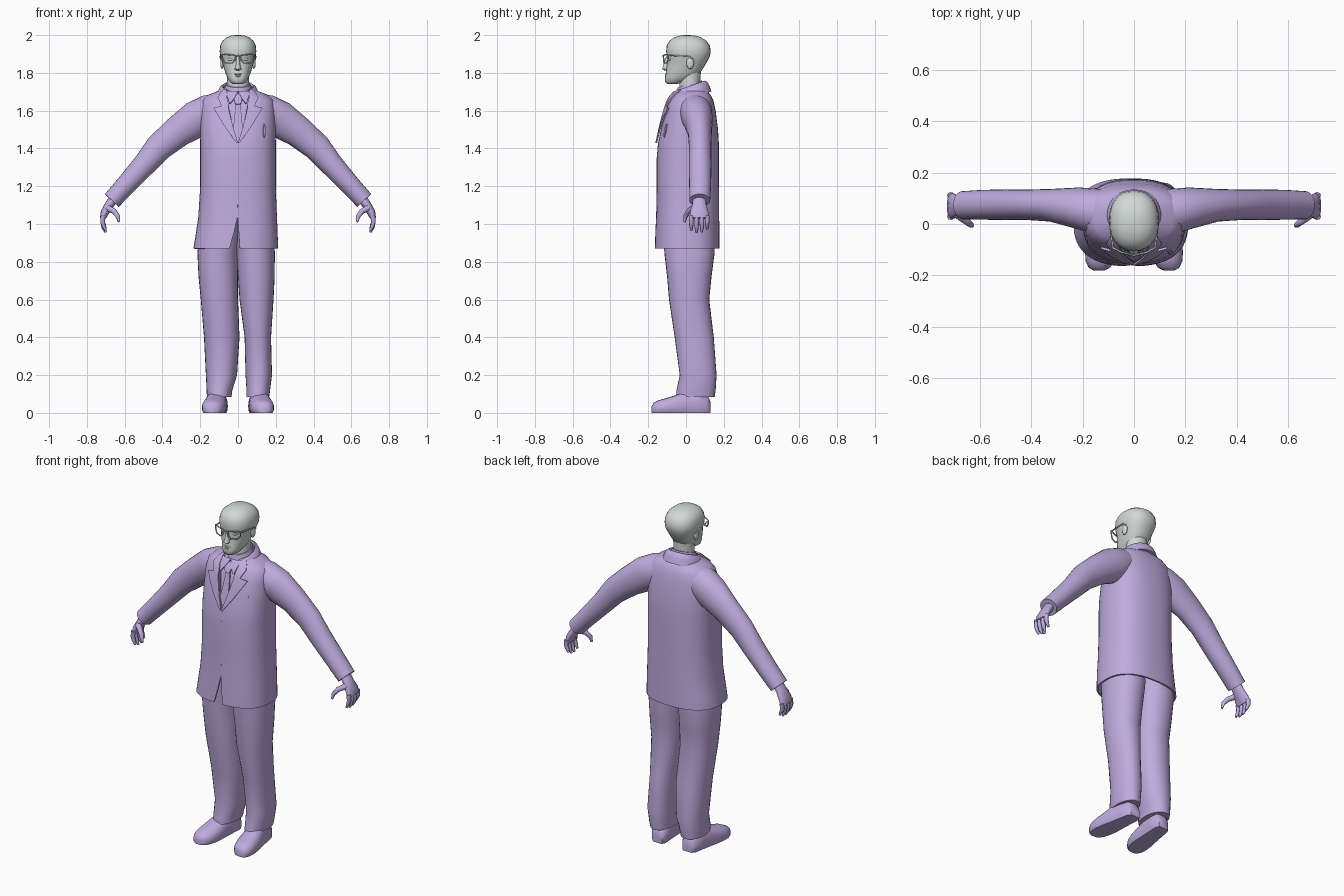
import bpy, bmesh, math
from mathutils import Vector

cube = bpy.data.objects.get("Cube")
if cube:
    bpy.data.objects.remove(cube, do_unlink=True)


def material(name, colour):
    mat = bpy.data.materials.new(name)
    mat.use_nodes = True
    mat.diffuse_color = colour
    mat.node_tree.nodes["Principled BSDF"].inputs["Base Color"].default_value = colour
    return mat


LILAC = material("lilac cloth", (0.52, 0.41, 0.73, 1))
GREY = material("pale grey", (0.64, 0.69, 0.67, 1))
SIDES = (("left", 1), ("right", -1))


def link(name, data):
    obj = bpy.data.objects.new(name, data)
    bpy.context.collection.objects.link(obj)
    bpy.ops.object.select_all(action='DESELECT')
    obj.select_set(True)
    bpy.context.view_layer.objects.active = obj
    return obj


def smooth():
    bpy.ops.object.shade_smooth_by_angle(angle=math.radians(50))


def add_object(name, bm, mat):
    mesh = bpy.data.meshes.new(name)
    bm.to_mesh(mesh)
    bm.free()
    mesh.materials.append(mat)
    obj = link(name, mesh)
    smooth()
    return obj


def skin(name, rings, mat, loop=True, caps=True):
    """Join successive rings of points with quads."""
    bm = bmesh.new()
    rows = [[bm.verts.new(p) for p in ring] for ring in rings]
    count = len(rows[0])
    for a, b in zip(rows, rows[1:]):
        for j in range(count if loop else count - 1):
            k = (j + 1) % count
            bm.faces.new((a[j], a[k], b[k], b[j]))
    if caps:
        bm.faces.new(rows[0])
        bm.faces.new(rows[-1])
        bmesh.ops.recalc_face_normals(bm, faces=bm.faces)
    return add_object(name, bm, mat)


def power(v, n):
    return math.copysign(abs(v) ** (2 / n), v)


def flat_ring(z, cx, rx, yf, yb, n=2.3, count=28, start=0, stop=0, slope=0):
    """Horizontal rounded ring, counted from the front, with an optional gap."""
    cy, ry = (yf + yb) / 2, (yb - yf) / 2
    span = math.tau - start - stop
    steps = count - 1 if start or stop else count
    ring = []
    for i in range(count):
        t = start + span * i / steps
        y = cy - ry * power(math.cos(t), n)
        ring.append((cx + rx * power(math.sin(t), n), y, z + slope * y))
    return ring


def tube(name, path, mat, count=16):
    """Tube through (x, y, z, y radius, cross radius) stations."""
    pts = [Vector(p[:3]) for p in path]
    rings = []
    for i, p in enumerate(path):
        tan = (pts[min(i + 1, len(pts) - 1)] - pts[max(i - 1, 0)]).normalized()
        side = Vector((0, 1, 0))
        side = (side - tan * side.dot(tan)).normalized()
        cross = tan.cross(side)
        rings.append([pts[i] + side * p[3] * math.cos(a) + cross * p[4] * math.sin(a)
                      for a in (math.tau * j / count for j in range(count))])
    return skin(name, rings, mat)


def ball(name, centre, size, mat):
    bm = bmesh.new()
    bmesh.ops.create_uvsphere(bm, u_segments=16, v_segments=10, radius=1)
    bmesh.ops.scale(bm, vec=size, verts=bm.verts)
    bmesh.ops.translate(bm, vec=centre, verts=bm.verts)
    return add_object(name, bm, mat)


def thicken(obj, depth):
    mod = obj.modifiers.new("thickness", 'SOLIDIFY')
    mod.thickness = depth
    mod.offset = -1
    bpy.ops.object.modifier_apply(modifier=mod.name)
    smooth()


# Jacket: height, centre x, half width, front y, back y, opening half widths
JACKET = [(.87, -.012, .224, -.165, .178, .022, .033), (.96, -.006, .216, -.162, .177, .01, .014),
          (1.04, -.002, .208, -.158, .176, .0001, .0001), (1.2, 0, .2, -.155, .175, .0001, .0001),
          (1.35, 0, .2, -.155, .175, .0001, .0001), (1.43, 0, .2, -.148, .174, .0001, .0001),
          (1.5, 0, .2, -.133, .17, .025, .025), (1.6, 0, .198, -.11, .157, .045, .045),
          (1.655, 0, .188, -.09, .145, .055, .055), (1.685, 0, .155, -.07, .13, .06, .06),
          (1.712, 0, .085, -.045, .105, .06, .06)]
ROUND = 2.5


def gap_angle(gap, rx):
    return math.asin((gap / rx) ** (ROUND / 2))


def front(x, z):
    """Depth of the jacket front at a given x and height."""
    z = min(max(z, JACKET[0][0]), JACKET[-1][0])
    for a, b in zip(JACKET, JACKET[1:]):
        if a[0] <= z <= b[0]:
            f = (z - a[0]) / (b[0] - a[0])
            _, cx, rx, yf, yb = [p + (q - p) * f for p, q in zip(a[:5], b[:5])]
            u = min(abs((x - cx) / rx), 1)
            return (yf + yb) / 2 - (yb - yf) / 2 * (1 - u ** ROUND) ** (1 / ROUND)


def ribbon(name, rows, lift, side=1, cols=5):
    """Thin cloth plate lying on the jacket front, rows of (z, inner x, outer x)."""
    rings = []
    for z, a, b in rows:
        xs = [side * (a + (b - a) * i / (cols - 1)) for i in range(cols)]
        if side < 0:
            xs.reverse()
        rings.append([(x, front(x, z) - lift, z) for x in xs])
    thicken(skin(name, rings, LILAC, loop=False, caps=False), .009)


jacket = skin("jacket", [flat_ring(z, cx, rx, yf, yb, ROUND, 48, gap_angle(gl, rx), gap_angle(gr, rx))
                         for z, cx, rx, yf, yb, gl, gr in JACKET], LILAC, loop=False, caps=False)
thicken(jacket, .01)
skin("shirt", [flat_ring(z, cx, rx - .016, yf + .013, yb - .016, ROUND)
               for z, cx, rx, yf, yb, _, _ in JACKET[4:]], LILAC)

# Collars
coat_collar = [flat_ring(z, 0, r, .02 - r, .02 + r * .97, 2.1, 32, .8, .8, .35)
               for z, r in ((1.655, .118), (1.69, .107), (1.712, .097), (1.724, .082))]
thicken(skin("jacket_collar", coat_collar, LILAC, loop=False, caps=False), .012)
skin("shirt_collar", [flat_ring(z, 0, r, .02 - r, .02 + r, 2, 28, slope=.3)
                      for z, r in ((1.68, .075), (1.715, .071), (1.735, .064))], LILAC)
for label, s in SIDES:
    ribbon(label + "_lapel", [(1.43, 0, .008), (1.5, .022, .06), (1.56, .038, .098),
                              (1.615, .05, .13), (1.625, .05, .088), (1.635, .05, .092),
                              (1.67, .058, .108), (1.7, .06, .092), (1.715, .06, .075)], .014, s)
    ribbon(label + "_collar_point", [(1.64, .04, .046), (1.67, .018, .055), (1.705, 0, .062)], .014, s)

# Tie and breast pocket pen
ribbon("tie_blade", [(1.42, -.03, .03), (1.5, -.026, .026), (1.64, -.012, .012)], -.002)
ribbon("tie_knot", [(1.635, -.013, .013), (1.66, -.022, .022), (1.69, -.02, .02)], .009)
ribbon("pocket_pen", [(1.46, .139, .142), (1.48, .136, .147), (1.51, .136, .147), (1.53, .139, .143)], .008)

# Trousers: height, outer x, inner x, front y, back y
LEGS = {1: [(.085, .165, .045, -.053, .152), (.12, .17, .045, -.05, .157), (.2, .18, .04, -.033, .162),
            (.4, .175, .035, -.06, .147), (.6, .188, .008, -.09, .123), (.72, .194, 0, -.1, .135),
            (.85, .195, -.01, -.115, .152), (1.05, .18, -.02, -.12, .15)],
        -1: [(.085, .165, .035, -.053, .152), (.12, .166, .03, -.05, .157), (.2, .17, .005, -.033, .162),
             (.4, .18, -.008, -.06, .147), (.6, .197, 0, -.09, .123), (.72, .209, 0, -.1, .135),
             (.85, .215, 0, -.115, .152), (1.05, .19, -.02, -.12, .15)]}
SHOE = [(-.182, .035, .02), (-.17, .055, .042), (-.145, .067, .056), (-.11, .077, .063),
        (-.06, .092, .063), (0, .115, .056), (.06, .115, .052), (.11, .1, .048), (.13, .06, .033)]

for label, s in SIDES:
    skin(label + "_trouser_leg", [flat_ring(z, s * (o + i) / 2, (o - i) / 2, yf, yb, 2.2)
                                  for z, o, i, yf, yb in LEGS[s]], LILAC)
    rings = []
    for y, top, half in SHOE:
        angles = [math.tau * j / 20 for j in range(20)]
        rings.append([(s * (.115 - y * .12) + half * power(math.cos(a), 2.7), y,
                       max(0, top * (.35 + .65 * power(math.sin(a), 2.2)))) for a in angles])
    skin(label + "_shoe", rings, LILAC)

    # Sleeve and hand
    def limb(part, path, count=16):
        tube(label + "_" + part, [(s * p[0], *p[1:]) for p in path], LILAC, count)

    limb("sleeve", [(.03, .04, 1.635, .07, .05), (.085, .042, 1.618, .082, .078), (.15, .05, 1.593, .088, .094),
                    (.222, .063, 1.554, .08, .098), (.32, .073, 1.488, .064, .083),
                    (.42, .075, 1.405, .059, .073), (.495, .075, 1.315, .06, .062),
                    (.59, .075, 1.21, .058, .054), (.668, .073, 1.125, .055, .05)], 24)
    limb("palm", [(.655, .072, 1.14, .034, .026), (.682, .07, 1.1, .038, .024),
                  (.706, .07, 1.06, .05, .022), (.716, .07, 1.03, .05, .015)])
    for i, drop in enumerate((.01, 0, .003, .018)):
        y = .028 + i * .028
        limb("finger_%d" % (i + 1), [(.714, y, 1.045, .013, .013), (.717, y, 1.01, .012, .012),
                                     (.711, y, .98 + drop, .011, .011), (.7, y, .955 + drop, .006, .006)], 8)
    limb("thumb", [(.69, .04, 1.085, .018, .017), (.655, .012, 1.066, .015, .014),
                   (.636, -.003, 1.04, .012, .012), (.63, -.008, 1.01, .006, .006)], 8)

# Head: height, half width, front y, back y
HEAD = [(1.742, .028, -.1, -.045), (1.752, .042, -.11, -.01), (1.775, .057, -.111, .045),
        (1.8, .067, -.106, .074), (1.83, .076, -.104, .095), (1.865, .086, -.098, .115),
        (1.89, .094, -.103, .127), (1.915, .097, -.105, .131), (1.945, .094, -.102, .126),
        (1.97, .082, -.088, .108), (1.988, .06, -.062, .08), (1.997, .036, -.034, .05), (2, .012, -.005, .02)]
skin("head", [flat_ring(z, 0, rx, yf, yb) for z, rx, yf, yb in HEAD], GREY)
skin("neck", [flat_ring(z, 0, rx, yf, yb, 2) for z, rx, yf, yb in
              ((1.68, .062, -.035, .075), (1.74, .058, -.035, .074), (1.82, .058, -.04, .08))], GREY)
skin("nose", [flat_ring(z, 0, rx, yf, -.08, 2, 12) for z, rx, yf in
              ((1.812, .011, -.112), (1.82, .018, -.126), (1.842, .012, -.12), (1.885, .008, -.106))], GREY)
ball("upper_lip", (0, -.103, 1.793), (.022, .008, .005), GREY)
ball("lower_lip", (0, -.104, 1.782), (.019, .008, .005), GREY)


# Glasses
def wire(name, points, closed):
    curve = bpy.data.curves.new(name, 'CURVE')
    curve.dimensions = '3D'
    curve.bevel_depth = .004
    curve.bevel_resolution = 1
    curve.use_fill_caps = True
    spline = curve.splines.new('POLY')
    spline.points.add(len(points) - 1)
    for point, co in zip(spline.points, points):
        point.co = (*co, 1)
    spline.use_cyclic_u = closed
    curve.materials.append(GREY)
    link(name, curve)
    bpy.ops.object.convert(target='MESH')


for label, s in SIDES:
    ball(label + "_eye", (s * .036, -.083, 1.872), (.018, .013, .009), GREY)
    ball(label + "_ear", (s * .084, .022, 1.853), (.01, .02, .032), GREY)
    rim = [(.013, 1.892), (.05, 1.897), (.083, 1.897), (.081, 1.87), (.068, 1.852), (.032, 1.852), (.017, 1.868)]
    wire(label + "_glasses_rim", [(s * x, -.12 + 4 * x * x, z) for x, z in rim], True)
    wire(label + "_glasses_temple", [(s * .083, -.092, 1.893), (s * .095, .02, 1.887), (s * .09, .04, 1.87)], False)
wire("glasses_bridge", [(-.013, -.119, 1.888), (0, -.123, 1.891), (.013, -.119, 1.888)], False)
